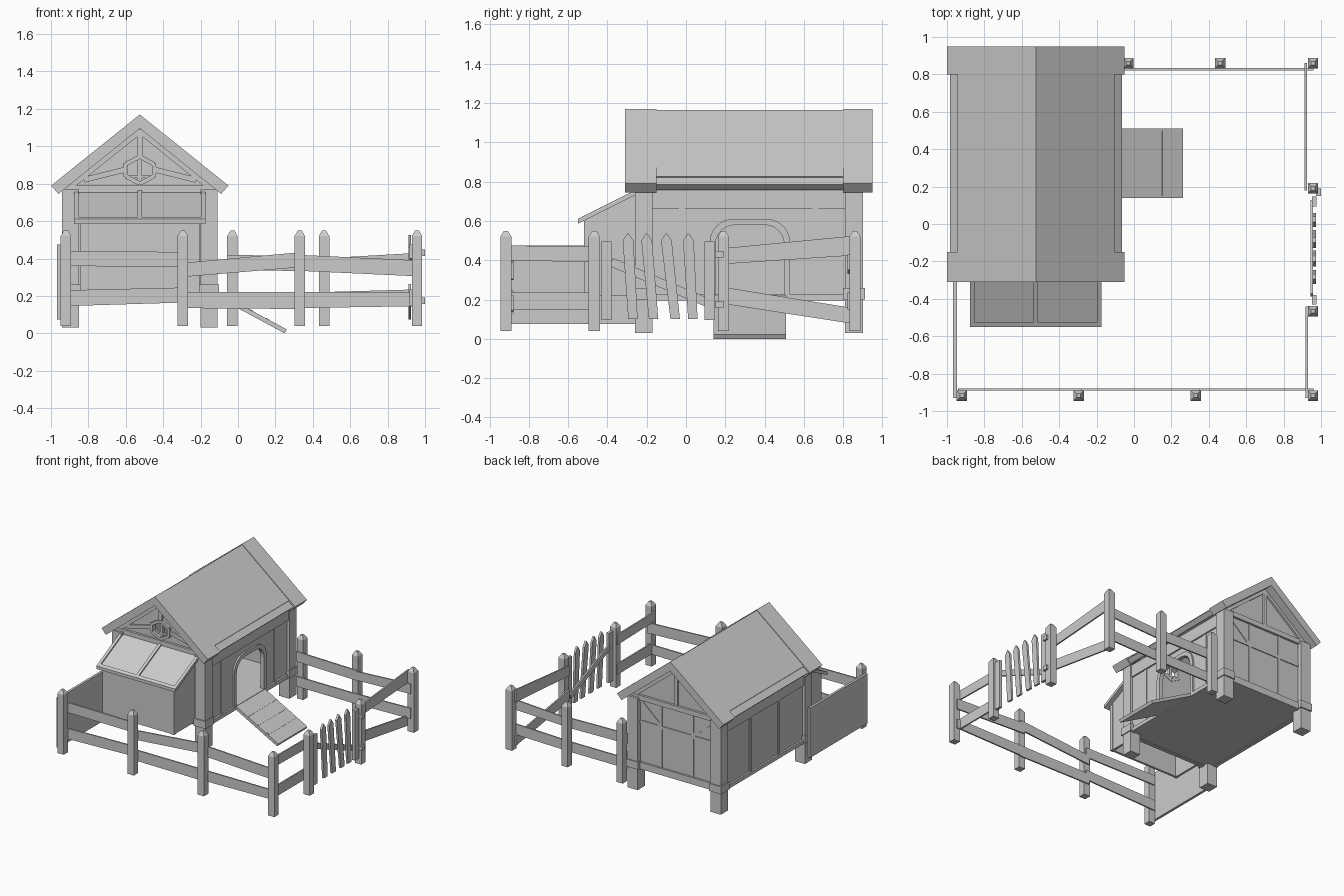
import bpy, bmesh, math
from mathutils import Vector

if "Cube" in bpy.data.objects:
    bpy.data.objects.remove(bpy.data.objects["Cube"])

CX = -0.525  # house centre line


def prism(name, axis, pts, a, b):
    """Extrude a 2D outline along an axis from a to b."""
    put = {'x': lambda u, v, t: (t, u, v),
           'y': lambda u, v, t: (u, t, v),
           'z': lambda u, v, t: (u, v, t)}[axis]
    bm = bmesh.new()
    lo = [bm.verts.new(put(u, v, a)) for u, v in pts]
    hi = [bm.verts.new(put(u, v, b)) for u, v in pts]
    n = len(pts)
    bm.faces.new(lo)
    bm.faces.new(hi[::-1])
    for i in range(n):
        j = (i + 1) % n
        bm.faces.new((lo[i], hi[i], hi[j], lo[j]))
    bm.normal_update()
    bmesh.ops.triangulate(bm, faces=[f for f in bm.faces if len(f.verts) > 4], ngon_method='EAR_CLIP')
    bmesh.ops.recalc_face_normals(bm, faces=bm.faces)
    me = bpy.data.meshes.new(name)
    bm.to_mesh(me)
    bm.free()
    ob = bpy.data.objects.new(name, me)
    bpy.context.collection.objects.link(ob)
    return ob


def box(name, x0, x1, y0, y1, z0, z1):
    return prism(name, 'z', [(x0, y0), (x1, y0), (x1, y1), (x0, y1)], z0, z1)


def strut(name, axis, p, q, w, a, b):
    """Straight board between two points of a plane, width w."""
    p, q = Vector(p), Vector(q)
    d = (q - p).normalized()
    s = Vector((-d.y, d.x)) * w / 2
    return prism(name, axis, [p - s, q - s, q + s, p + s], a, b)


def arch(y0, y1, z0, z1, r):
    """Doorway outline with rounded top corners."""
    pts = [(y0, z0)]
    for start, yc in ((math.pi, y0 + r), (math.pi / 2, y1 - r)):
        for i in range(7):
            t = start - i * math.pi / 12
            pts.append((yc + r * math.cos(t), z1 - r + r * math.sin(t)))
    return pts + [(y1, z0)]


# Corner posts with collars
for s in (-1, 1):
    for y0 in (-0.26, 0.81):
        x = CX + s * 0.37
        box('corner_post', x - .045, x + .045, y0, y0 + .09, .03, .77)
        box('post_collar', x - .053, x + .053, y0 - .01, y0 + .1, .2, .26)

# Floor and base beams
box('floor', CX - .39, CX + .39, -.22, .87, .2, .225)
for s in (-1, 1):
    x = CX + s * .395
    box('side_sill', x - .015, x + .015, -.2, .85, .195, .225)
    box('top_plate', x - .012, x + .012, -.2, .85, .66, .76)
for y in (-.225, .865):
    box('end_sill', CX - .38, CX + .38, y - .015, y + .015, .195, .25)
    box('tie_beam', CX - .4, CX + .4, y - .018, y + .018, .75, .79)

# Side walls: plain left, arched doorway right
box('left_wall', CX - .395, CX - .375, -.22, .87, .2, .76)
door = arch(.15, .50, .225, .58, .1)
wall = [(-.22, .2), (-.22, .76), (.87, .76), (.87, .2), (.50, .2)] + door[::-1] + [(.15, .2)]
prism('right_wall', 'x', wall, CX + .375, CX + .395)
rim = arch(.12, .53, .225, .61, .12)
prism('door_frame', 'x', rim + door[::-1], CX + .385, CX + .408)

# Wall studs on sides
for y in (.14, .5):
    box('left_stud', CX - .403, CX - .39, y - .012, y + .012, .22, .67)
for y in (-.02, .66):
    box('right_stud', CX + .39, CX + .400, y - .015, y + .015, .22, .67)

# Front wall in two halves around the gable window
for s in (-1, 1):
    half = [(0, .2), (.38, .2), (.38, .79), (0, 1.11), (0, .945), (.07, .905), (.07, .84), (0, .80)]
    prism('front_wall', 'y', [(CX + s * u, v) for u, v in half], -.225, -.205)
    # Window frame and gable braces
    for p, q in [((0, .945), (.075, .905)), ((.075, .91), (.075, .835)), ((.075, .84), (0, .80))]:
        strut('window_frame', 'y', (CX + s * p[0], p[1]), (CX + s * q[0], q[1]), .022, -.245, -.2)
    strut('gable_brace', 'y', (CX + s * .08, .875), (CX + s * .30, .82), .03, -.24, -.22)
    for y in (-.24, .86):
        strut('rafter', 'y', (CX, 1.085), (CX + s * .41, .755), .035, y, y + .02)
box('window_mullion', CX - .012, CX + .012, -.225, -.205, .80, .945)
box('window_bar', CX - .07, CX + .07, -.225, -.205, .83, .845)
box('king_post', CX - .014, CX + .014, -.24, -.22, .945, 1.09)

# Back wall and its timber frame
prism('back_wall', 'y', [(CX - .38, .2), (CX + .38, .2), (CX + .38, .79), (CX, 1.11), (CX - .38, .79)], .85, .865)
box('back_king_post', CX - .015, CX + .015, .86, .88, .79, 1.09)
box('back_rail', CX - .34, CX + .34, .86, .872, .56, .585)
for u in (-.14, .14):
    box('back_stud', CX + u - .012, CX + u + .012, .86, .872, .24, .76)
for s in (-1, 1):
    strut('back_brace', 'y', (CX + s * .32, .74), (CX + s * .14, .58), .024, .86, .871)


# Roof halves: slab, raised end bands and panels
def roof(name, outline, y0, y1):
    for s in (-1, 1):
        prism(name, 'y', [(CX + s * u, v) for u, v in outline], y0, y1)


roof('roof_slab', [(0, 1.155), (.46, .785), (.43, .757), (0, 1.105)], -.16, .81)
for y0, y1 in ((-.31, -.15), (.80, .95)):
    roof('roof_end_band', [(0, 1.17), (.474, .79), (.435, .745), (0, 1.095)], y0, y1)
roof('roof_panel', [(0, 1.165), (.42, .827), (.414, .819), (0, 1.15)], -.15, .80)

# Nest box, open underneath, with divided lid
box('nest_front', CX - .315, CX + .315, -.515, -.497, .22, .606)
for s in (-1, 1):
    x = CX + s * .306
    prism('nest_side', 'x', [(-.515, .22), (-.22, .22), (-.22, .752), (-.515, .606)], x - .009, x + .009)
    box('nest_box_edge', x - .013, x + .013, -.52, -.49, .22, .60)


def lid_part(name, x0, x1, y0, y1, lo, hi):
    z0, z1 = [.597 + (y + .55) * .5 for y in (y0, y1)]
    prism(name, 'x', [(y0, z0 + lo), (y1, z1 + lo), (y1, z1 + hi), (y0, z0 + hi)], x0, x1)


lid_part('lid_board', CX - .345, CX + .345, -.545, -.21, -.01, .003)
for u in (-.34, 0, .34):
    lid_part('lid_bar', CX + u - .012, CX + u + .012, -.55, -.21, -.012, .014)
for y in (-.55, -.24):
    lid_part('lid_cross_bar', CX - .35, CX + .35, y, y + .024, -.012, .013)


# Entry ramp with low cleats
def ramp_z(x):
    return .225 - (x + .12) * .54


strut('ramp', 'y', (-.12, ramp_z(-.12) - .013), (.255, ramp_z(.255) - .012), .024, .14, .51)
for x in (-.02, .07, .16):
    strut('ramp_cleat', 'y', (x - .01, ramp_z(x - .01)), (x + .01, ramp_z(x + .01)), .006, .15, .50)

# Fence posts with tapered tops
for x, y in [(-.92, -.917), (-.295, -.917), (.33, -.917), (.957, -.917), (.957, -.467),
             (.957, .19), (.957, .86), (.46, .86), (-.03, .86)]:
    box('fence_post', x - .028, x + .028, y - .028, y + .028, .04, .52)
    bpy.ops.mesh.primitive_cone_add(vertices=4, radius1=.0395, radius2=.014, depth=.03,
                                    location=(x, y, .535), rotation=(0, 0, math.pi / 4))
    bpy.context.object.name = 'post_cap'

# Crooked fence rails: axis, plane, start, end, (low, high) heights at both ends
for axis, t, u0, u1, a, b in [
        ('y', -.885, -.94, -.28, (.36, .44), (.355, .435)),
        ('y', -.885, -.94, -.28, (.145, .23), (.165, .245)),
        ('y', -.885, -.31, .35, (.30, .375), (.355, .435)),
        ('y', -.885, -.31, .35, (.135, .22), (.13, .22)),
        ('y', -.885, .31, .96, (.335, .42), (.305, .39)),
        ('y', -.885, .31, .96, (.135, .22), (.145, .22)),
        ('y', .828, -.06, .48, (.34, .42), (.33, .41)),
        ('y', .828, -.06, .48, (.14, .22), (.14, .22)),
        ('y', .828, .44, .96, (.33, .40), (.35, .43)),
        ('y', .828, .44, .96, (.14, .22), (.15, .235)),
        ('x', .923, -.93, -.44, (.40, .475), (.39, .47)),
        ('x', .923, -.93, -.44, (.15, .235), (.15, .235)),
        ('x', .918, .18, .86, (.38, .46), (.425, .525)),
        ('x', .918, .18, .86, (.18, .265), (.075, .155))]:
    prism('fence_rail', axis, [(u0, a[0]), (u1, b[0]), (u1, b[1]), (u0, a[1])], t - .006, t + .006)

# Solid side panel
box('side_panel', -.967, -.947, -.93, -.2, .075, .475)

# Picket gate
for y0, y1 in [(-.27, -.295), (-.165, -.2), (-.055, -.1), (.035, .012)]:
    prism('gate_picket', 'x', [(y0 - .024, .1), (y0 + .024, .1), (y1 + .027, .50), (y1, .54), (y1 - .027, .50)], .955, .972)
for y in (-.405, .12):
    box('gate_end_picket', .952, .975, y - .026, y + .026, .095, .495)
strut('gate_brace', 'x', (-.38, .39), (.12, .18), .045, .943, .956)
for z in (.43, .175):
    box('gate_hinge', .972, 1.0, .15, .19, z - .017, z + .017)
